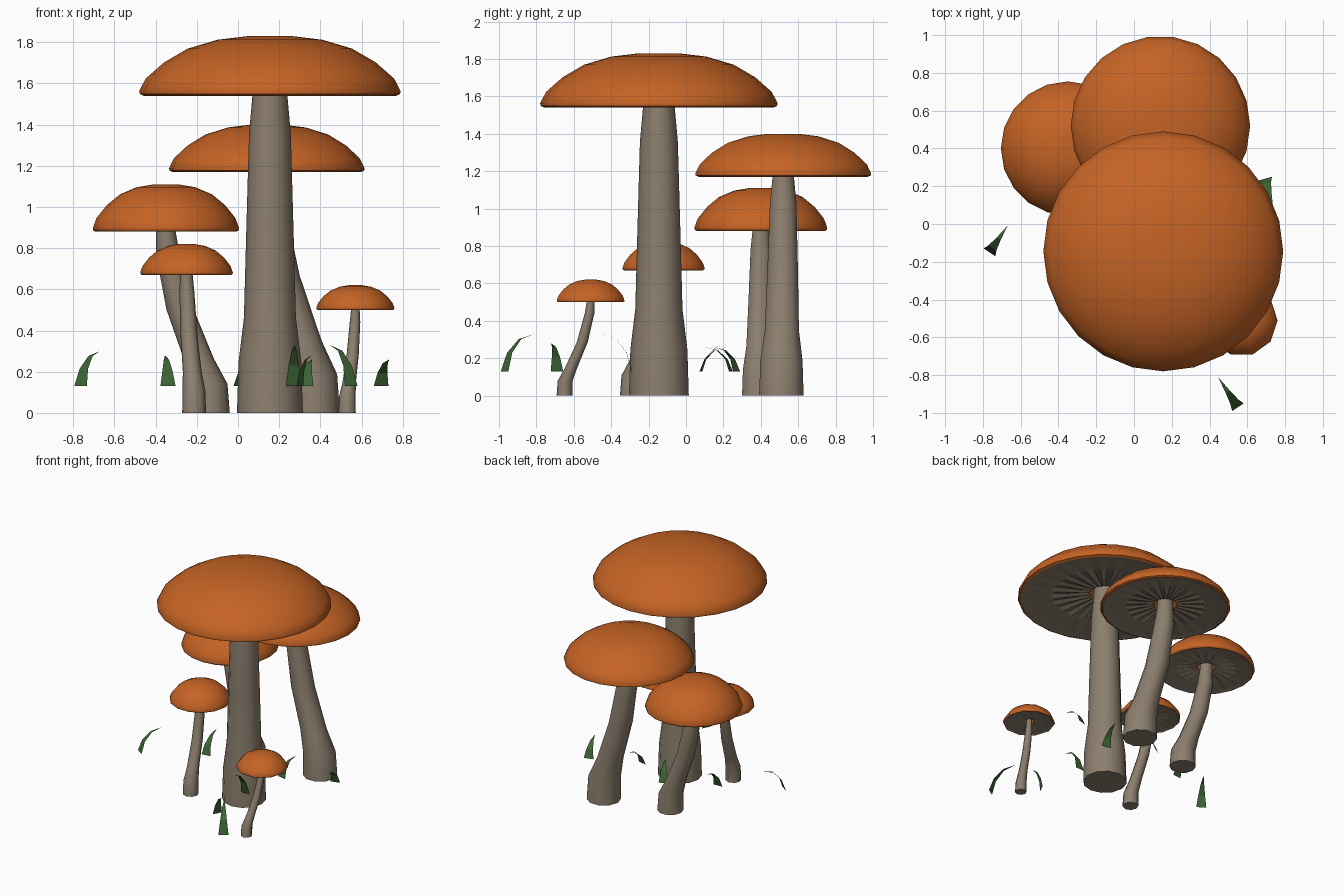
import bpy, bmesh, math
from mathutils import Vector

cube = bpy.data.objects.get("Cube")
if cube:
    bpy.data.objects.remove(cube, do_unlink=True)


def make_material(name, colour):
    mat = bpy.data.materials.new(name)
    mat.use_nodes = True
    mat.diffuse_color = (*colour, 1)
    mat.node_tree.nodes["Principled BSDF"].inputs["Base Color"].default_value = (*colour, 1)
    return mat


orange = make_material("cap orange", (0.56, 0.125, 0.018))
taupe = make_material("stem taupe", (0.26, 0.21, 0.155))
green = make_material("grass green", (0.045, 0.13, 0.035))


def finish(bm, name, mat, smooth_angle=None):
    mesh = bpy.data.meshes.new(name)
    bm.to_mesh(mesh)
    bm.free()
    mesh.materials.append(mat)
    obj = bpy.data.objects.new(name, mesh)
    bpy.context.collection.objects.link(obj)
    if smooth_angle:
        bpy.ops.object.select_all(action="DESELECT")
        obj.select_set(True)
        bpy.context.view_layer.objects.active = obj
        bpy.ops.object.shade_smooth_by_angle(angle=math.radians(smooth_angle))
    return obj


def add_ring(bm, centre, radius, sides, wobble=None):
    """Ring of vertices; wobble(i) returns a radius factor and a height offset."""
    ring = []
    for i in range(sides):
        a = math.tau * i / sides
        scale, lift = wobble(i) if wobble else (1, 0)
        ring.append(bm.verts.new(Vector(centre) + Vector(
            (radius * scale * math.cos(a), radius * scale * math.sin(a), lift))))
    return ring


def bridge(bm, rings):
    for lower, upper in zip(rings, rings[1:]):
        n = len(lower)
        for i in range(n):
            j = (i + 1) % n
            bm.faces.new((lower[i], lower[j], upper[j], upper[i]))


# Domed shell: fraction of radius, fraction of height
CAP = [(0.965, 0), (0.995, 0.03), (1, 0.08), (0.95, 0.29), (0.81, 0.56),
       (0.63, 0.79), (0.4, 0.94), (0.17, 1)]
# Stem: fraction of height, sideways drift, flare towards the base radius
STEM = [(0, 0, 1), (0.16, 0.03, 0.9), (0.3, 0.26, 0.55), (0.57, 0.68, 0.4),
        (0.88, 0.96, 0.22), (1, 1, 0)]


def cap(name, x, y, z, radius, height, sides):
    bm = bmesh.new()
    rings = [add_ring(bm, (x, y, z + h * height), r * radius, sides) for r, h in CAP]
    bridge(bm, rings)
    bm.faces.new(rings[-1])
    finish(bm, name + "_cap", orange, 50)


def gills(name, x, y, z, radius, height, sides):
    # Pleated underside with a jagged opening around the stem
    bm = bmesh.new()
    pleat = 0.02 * radius
    n = sides * 2
    rings = [
        add_ring(bm, (x, y, z + 0.12 * height), 0.2 * radius, n,
                 lambda i: (1 - 0.22 * (i % 2), pleat * (i % 2))),
        add_ring(bm, (x, y, z + 0.07 * height), 0.6 * radius, n,
                 lambda i: (1, pleat * (i % 2))),
        add_ring(bm, (x, y, z + 0.03 * height), 0.88 * radius, n),
        add_ring(bm, (x, y, z), 0.965 * radius, n,
                 lambda i: (math.cos(math.pi / sides) if i % 2 else 1, 0)),
    ]
    bridge(bm, rings)
    bmesh.ops.recalc_face_normals(bm, faces=bm.faces)
    if sum(f.normal.z for f in bm.faces) > 0:
        bmesh.ops.reverse_faces(bm, faces=bm.faces)
    finish(bm, name + "_gills", taupe)


def stem(name, base, top, z, base_r, top_r, inset, sides):
    bm = bmesh.new()
    rings = []
    for h, drift, flare in STEM:
        c = Vector((*base, 0)).lerp(Vector((*top, 0)), drift)
        c.z = h * z
        rings.append(add_ring(bm, c, top_r + (base_r - top_r) * flare, sides))
    rings.append(add_ring(bm, (*top, z + inset), top_r * 0.9, sides))
    bridge(bm, rings)
    bm.faces.new(reversed(rings[0]))
    bm.faces.new(rings[-1])
    finish(bm, name + "_stem", taupe, 50)


# name, cap centre, rim height, cap radius, cap height, cap sides,
# stem foot, foot radius, neck radius, stem sides
mushrooms = [
    ("tall", (0.155, -0.145), 1.54, 0.635, 0.29, 24, (0.155, -0.145), 0.16, 0.085, 12),
    ("back", (0.14, 0.52), 1.17, 0.475, 0.23, 22, (0.37, 0.51), 0.125, 0.06, 10),
    ("right", (-0.35, 0.4), 0.88, 0.355, 0.23, 20, (-0.135, 0.39), 0.095, 0.047, 10),
    ("small", (-0.25, -0.12), 0.67, 0.225, 0.15, 14, (-0.213, -0.295), 0.058, 0.03, 8),
    ("tiny", (0.57, -0.51), 0.5, 0.19, 0.12, 10, (0.53, -0.65), 0.042, 0.021, 8),
]
for name, top, z, r, h, sides, foot, foot_r, neck_r, stem_sides in mushrooms:
    cap(name, *top, z, r, h, sides)
    gills(name, *top, z, r, h, sides)
    stem(name, foot, top, z, foot_r, neck_r, h * 0.5, stem_sides)


def grass_blade(index, base, tip, height):
    # Flat tapering blade that bends over towards its tip
    bm = bmesh.new()
    lean = Vector((tip[0] - base[0], tip[1] - base[1], 0))
    side = Vector((-lean.y, lean.x, 0)).normalized() * 0.037
    rows = []
    for t in (0, 0.33, 0.66):
        c = Vector((*base, 0.13)) + lean * t ** 1.6
        c.z += (height - 0.13) * math.sin(t * math.pi / 2)
        w = side * (1 - t)
        rows.append((bm.verts.new(c - w), bm.verts.new(c + w)))
    for (a, b), (c, d) in zip(rows, rows[1:]):
        bm.faces.new((a, b, d, c))
    bm.faces.new((*rows[-1], bm.verts.new((*tip, height))))
    finish(bm, f"grass_blade_{index}", green)


blades = [
    ((-0.765, -0.15), (-0.67, -0.01), 0.3),
    ((-0.34, 0.08), (-0.355, 0.24), 0.28),
    ((0.55, -0.97), (0.445, -0.81), 0.33),
    ((0.695, 0.24), (0.735, 0.1), 0.26),
    ((0.27, -0.29), (0.275, -0.45), 0.33),
    ((0.3, -0.69), (0.36, -0.72), 0.28),
    ((0.33, 0.08), (0.36, 0.22), 0.26),
    ((0.01, 0.27), (0.08, 0.15), 0.26),
]
for i, blade in enumerate(blades, 1):
    grass_blade(i, *blade)
